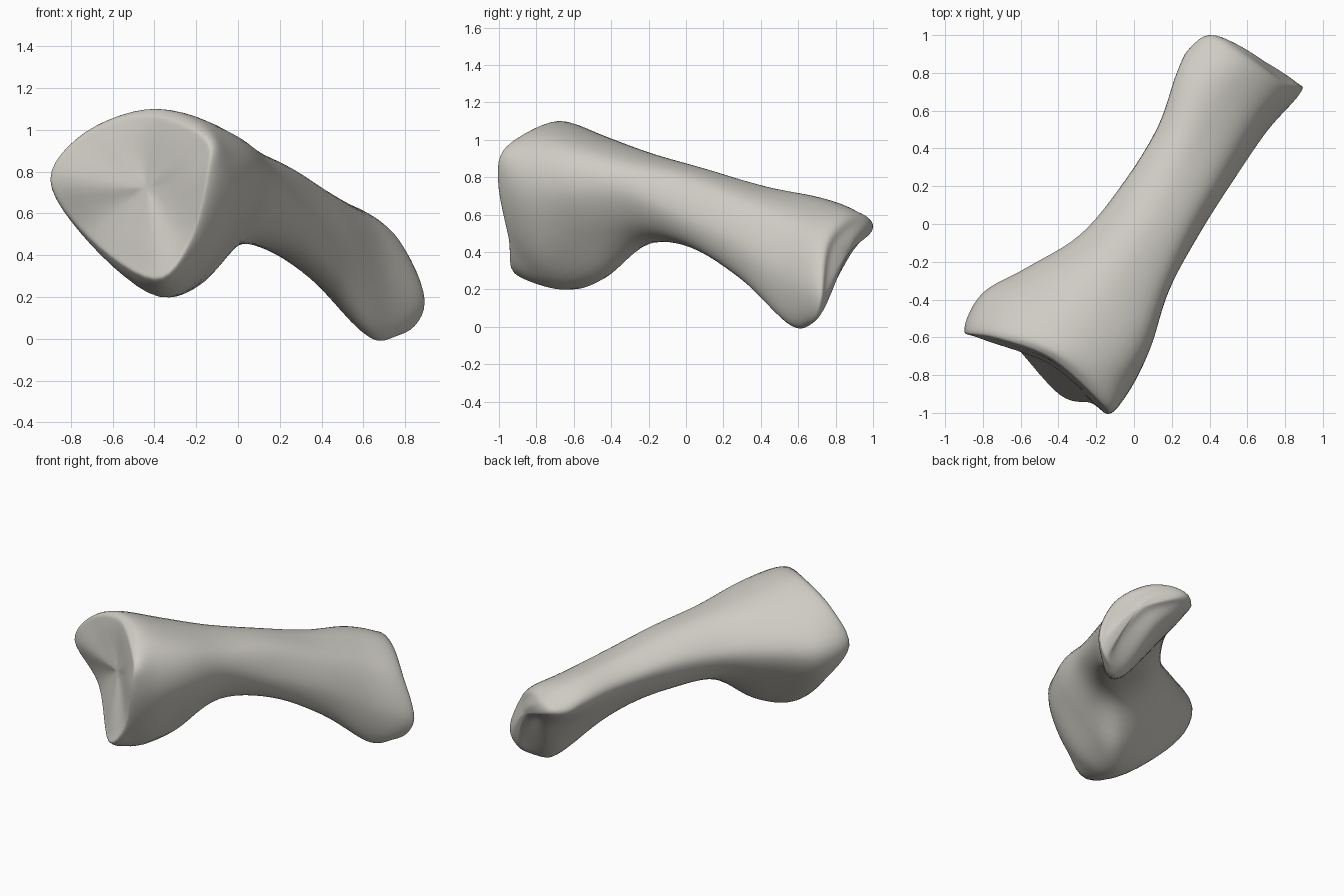
import bpy, bmesh, math
from mathutils import Vector

cube = bpy.data.objects.get("Cube")
if cube:
    bpy.data.objects.remove(cube, do_unlink=True)

# Horizontal direction of the bone's length, and the direction across it
along = Vector((0.537, 0.843, 0))
across = Vector((0.843, -0.537, 0))
STEPS = 6


def section(stations, *outline):
    """Ring of (across, height) points; stations is one value or one per point."""
    if not isinstance(stations, tuple):
        stations = (stations,) * len(outline)
    return [along * s + across * u + Vector((0, 0, z))
            for s, (u, z) in zip(stations, outline)]


def middle(ring):
    return sum(ring, Vector()) / len(ring)


def shrink(ring, factor, shift):
    """Copy of a ring pulled to its middle and pushed along the bone."""
    c = middle(ring)
    return [c + (p - c) * factor + along * shift for p in ring]


def opposite(ring):
    """Ring turned half round, so that the surface runs smoothly over a pole."""
    half = len(ring) // 2
    return ring[half:] + ring[:half]


def spline(a, b, c, d, t):
    """Smooth curve through b and c."""
    return 0.5 * (2 * b + (c - a) * t + (2 * a - 5 * b + 4 * c - d) * t * t
                  + (3 * b - a - 3 * c + d) * t ** 3)


def smooth_loop(ring):
    n = len(ring)
    return [spline(*(ring[(i + j) % n] for j in (-1, 0, 1, 2)), k / STEPS)
            for i in range(n) for k in range(STEPS)]


def smooth_rows(rings):
    """In-between rings; the first and last ring only guide the curve."""
    rows = []
    for four in zip(rings, rings[1:], rings[2:], rings[3:]):
        for k in range(STEPS):
            rows.append([spline(*points, k / STEPS) for points in zip(*four)])
    return rows + [rings[-2]]


# Sections run right, upper right, top, upper left, left, lower left, bottom, lower right
broad_rim = section((-.91, -.88, -.82, -.885, -.95, -.845, -.955, -.905),
                    (.43, .78), (.39, .97), (.02, 1.085), (-.3, .99),
                    (-.46, .76), (-.31, .475), (.14, .27), (.325, .46))
broad_head = section(-.74, (.45, .72), (.37, .99), (.05, 1.095), (-.25, 1.0),
                     (-.48, .75), (-.31, .435), (.03, .2), (.28, .34))
broad_neck = section(-.5, (.42, .72), (.36, .94), (.08, 1.02), (-.17, .95),
                     (-.355, .74), (-.21, .47), (.06, .25), (.27, .44))
shaft_front = section(-.2, (.345, .72), (.29, .87), (.08, .93), (-.09, .88),
                      (-.21, .72), (-.12, .54), (.08, .44), (.25, .53))
shaft_middle = section(.15, (.32, .61), (.25, .79), (.07, .845), (-.08, .8),
                       (-.165, .68), (-.07, .49), (.12, .42), (.26, .46))
shaft_back = section(.5, (.32, .47), (.24, .67), (.06, .745), (-.08, .73),
                     (-.17, .62), (-.05, .42), (.14, .26), (.27, .28))
narrow_neck = section(.8, (.33, .3), (.24, .56), (.04, .675), (-.13, .68),
                      (-.24, .57), (-.06, .34), (.16, .06), (.28, .045))
narrow_rim = section((1.06, 1.03, 1.03, 1.0, .95, .98, .93, .96),
                     (.37, .2), (.26, .47), (.06, .605), (-.12, .62),
                     (-.25, .53), (-.03, .34), (.18, .05), (.3, .02))
narrow_cap = section((1.095, 1.07, 1.085, 1.085, 1.07, 1.06, 1.05, 1.06),
                     (.32, .19), (.21, .42), (.04, .53), (-.1, .56),
                     (-.17, .51), (.04, .395), (.22, .19), (.295, .09))

# Hollow joint face at the broad end, blunt tip at the narrow end
joint_ring = shrink(broad_rim, .8, -.01)
joint_centre = [middle(broad_rim) + along * .03] * len(broad_rim)
tip = [middle(narrow_cap) + along * .025 + Vector((0, 0, .04))] * len(narrow_cap)

rings = [opposite(joint_ring), joint_centre, joint_ring, broad_rim, broad_head,
         broad_neck, shaft_front, shaft_middle, shaft_back, narrow_neck,
         narrow_rim, narrow_cap, tip, opposite(narrow_cap)]

# Skin the rings
bm = bmesh.new()
rows = [[bm.verts.new(p) for p in smooth_loop(ring)] for ring in smooth_rows(rings)]
for lower, upper in zip(rows, rows[1:]):
    for i in range(len(lower)):
        j = (i + 1) % len(lower)
        bm.faces.new((lower[i], lower[j], upper[j], upper[i]))
bmesh.ops.remove_doubles(bm, verts=bm.verts, dist=0.0005)
bmesh.ops.recalc_face_normals(bm, faces=bm.faces)

mesh = bpy.data.meshes.new("bone")
bm.to_mesh(mesh)
bm.free()
bone = bpy.data.objects.new("bone", mesh)
bpy.context.collection.objects.link(bone)

# Pale bone colour
pale = bpy.data.materials.new("pale_bone")
pale.use_nodes = True
pale.diffuse_color = (.62, .6, .55, 1)
pale.node_tree.nodes["Principled BSDF"].inputs["Base Color"].default_value = pale.diffuse_color
mesh.materials.append(pale)

bpy.context.view_layer.objects.active = bone
bone.select_set(True)
bpy.ops.object.shade_smooth_by_angle(angle=math.radians(60))
